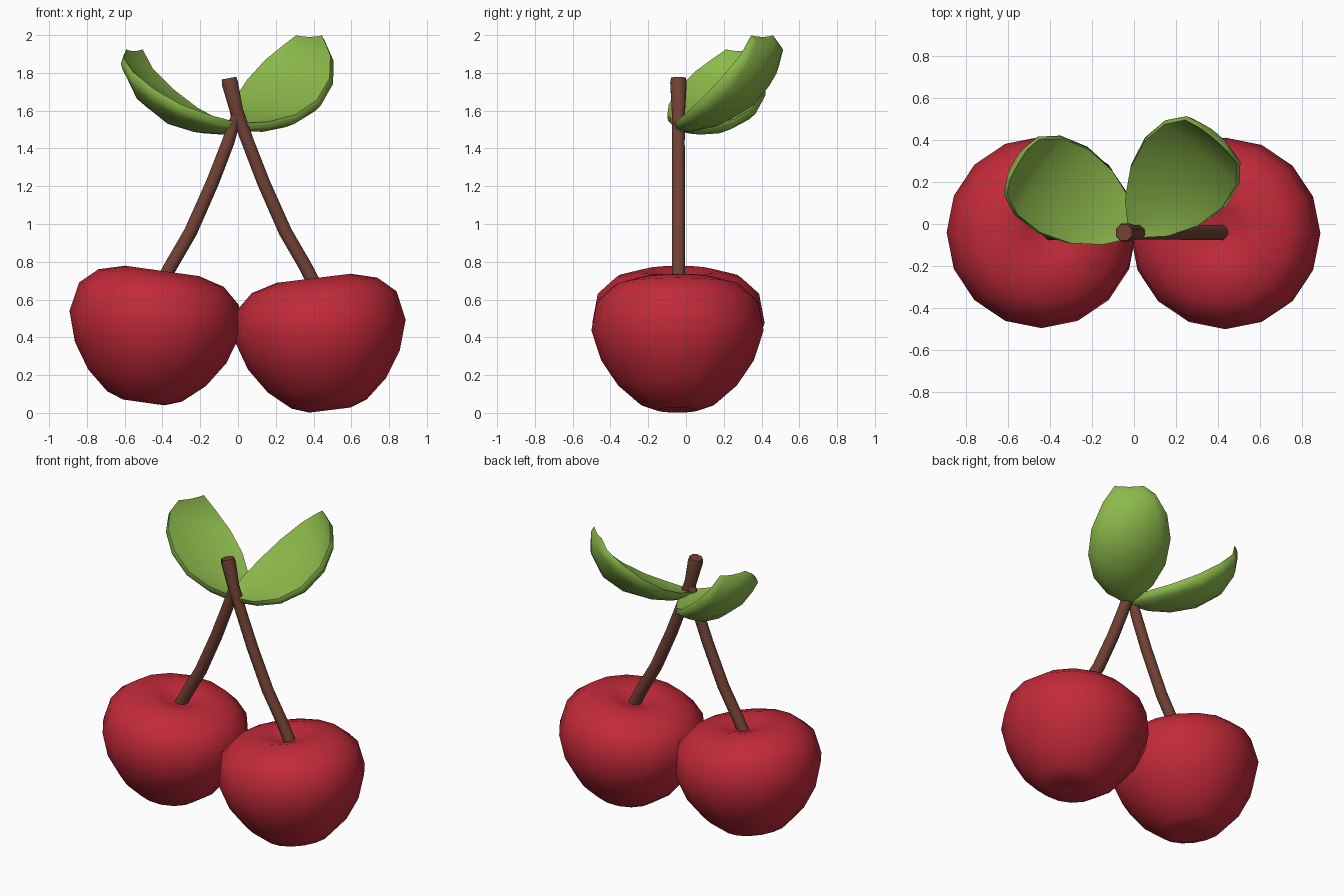
import bpy, bmesh, math
from mathutils import Vector

if "Cube" in bpy.data.objects:
    bpy.data.objects.remove(bpy.data.objects["Cube"])


def material(name, rgb):
    m = bpy.data.materials.new(name)
    m.diffuse_color = (*rgb, 1)
    m.use_nodes = True
    m.node_tree.nodes["Principled BSDF"].inputs["Base Color"].default_value = m.diffuse_color
    return m


RED = material("cherry red", (0.545, 0.023, 0.042))
BROWN = material("stem brown", (0.163, 0.053, 0.035))
GREEN = material("leaf green", (0.263, 0.485, 0.070))


def finish(obj, angle):
    bpy.ops.object.select_all(action='DESELECT')
    obj.select_set(True)
    bpy.context.view_layer.objects.active = obj
    bpy.ops.object.shade_smooth_by_angle(angle=math.radians(angle))


def loft(name, rings, mat, angle):
    """Skin closed rings of equal point count and cap both ends."""
    bm = bmesh.new()
    loops = [[bm.verts.new(p) for p in r] for r in rings]
    n = len(loops[0])
    for a, b in zip(loops, loops[1:]):
        for i in range(n):
            j = (i + 1) % n
            bm.faces.new((a[i], a[j], b[j], b[i]))
    bm.faces.new(loops[0])
    bm.faces.new(loops[-1])
    bmesh.ops.recalc_face_normals(bm, faces=bm.faces)
    me = bpy.data.meshes.new(name)
    bm.to_mesh(me)
    bm.free()
    obj = bpy.data.objects.new(name, me)
    bpy.context.collection.objects.link(obj)
    me.materials.append(mat)
    finish(obj, angle)
    return obj


# Cherries: 16-sided lathed profile (radius, height) with a shallow dimple at both ends
FRUIT = [(0.03, 0.02), (0.11, 0.003), (0.2, 0.035), (0.315, 0.135), (0.405, 0.27),
         (0.456, 0.428), (0.427, 0.584), (0.335, 0.668), (0.197, 0.706),
         (0.12, 0.69), (0.03, 0.66)]


def cherry(name, loc, tilt):
    rings = [[(r * math.cos(k * math.tau / 16), r * math.sin(k * math.tau / 16), h)
              for k in range(16)] for r, h in FRUIT]
    obj = loft(name, rings, RED, 45)
    obj.location = loc
    obj.rotation_euler.y = math.radians(tilt)


cherry("left_cherry", (-0.50, -0.04, 0.0525), 8)
cherry("right_cherry", (0.487, -0.045, 0.012), -7)


# Stems: 8-sided tubes along bent paths (x, z, radius) in one plane
def stem(name, path):
    rings = []
    for i, (x, z, r) in enumerate(path):
        a, b = path[max(i - 1, 0)], path[min(i + 1, len(path) - 1)]
        t = Vector((b[0] - a[0], 0, b[1] - a[1])).normalized()
        side = Vector((t.z, 0, -t.x))
        rings.append([Vector((x, -0.04, z)) + r * (side * math.cos(q) + Vector((0, math.sin(q), 0)))
                      for q in ((k + 0.5) * math.tau / 8 for k in range(8))])
    loft(name, rings, BROWN, 50)


stem("left_stem", [(-0.43, 0.64, 0.038), (-0.36, 0.77, 0.038), (-0.25, 0.96, 0.038),
                   (-0.135, 1.22, 0.037), (-0.05, 1.44, 0.036), (0.0, 1.60, 0.028)])
stem("right_stem", [(0.435, 0.62, 0.038), (0.36, 0.77, 0.038), (0.25, 0.96, 0.038),
                    (0.135, 1.22, 0.037), (0.05, 1.44, 0.036), (-0.008, 1.60, 0.038),
                    (-0.043, 1.745, 0.047), (-0.048, 1.772, 0.042)])

# Leaves: plump cupped blade stations (edge out, edge up, half width, keel out, keel up, roll)
BLADE = [(0.0, 0.02, 0.03, 0.01, -0.01, 0.1), (0.10, 0.05, 0.14, 0.13, -0.008, 0.18),
         (0.23, 0.105, 0.22, 0.27, 0.018, 0.2), (0.37, 0.195, 0.253, 0.425, 0.08, 0.22),
         (0.495, 0.305, 0.232, 0.55, 0.19, 0.22), (0.575, 0.405, 0.168, 0.61, 0.33, 0.18),
         (0.59, 0.483, 0.093, 0.615, 0.44, 0.0)]
RIM = (-0.009, 0.014)


def leaf(name, heading, pitch, wide):
    d = Vector((heading[0], heading[1], 0)).normalized()
    s = Vector((d.y, -d.x, 0))
    cp, sp = math.cos(math.radians(pitch)), math.sin(math.radians(pitch))
    across = [-1, -0.8, -0.45, 0, 0.45, 0.8, 1]
    rings = []
    for eu, ez, w, ku, kz, roll in BLADE:
        ring = []
        # underside bows to the keel, upper side only slightly
        for c, depth, k in [(c, 1, -1) for c in across] + [(c, 0.2, 1) for c in reversed(across)]:
            f = depth * (1 - c * c)
            rim = k * (abs(c) if k < 0 else 1)
            half = w * wide * c * (1 if k < 0 else 0.96)
            u, z = eu + (ku - eu) * f + RIM[0] * rim, ez + (kz - ez) * f + RIM[1] * rim
            u, z = u * cp - z * sp, u * sp + z * cp - roll * half
            ring.append(Vector((0, -0.04, 1.502)) + d * u + s * half + Vector((0, 0, z)))
        rings.append(ring)
    loft(name, rings, GREEN, 75)


leaf("right_leaf", (0.37, 0.435), 0, 1)
leaf("left_leaf", (-0.43, 0.255), -7, 0.94)
